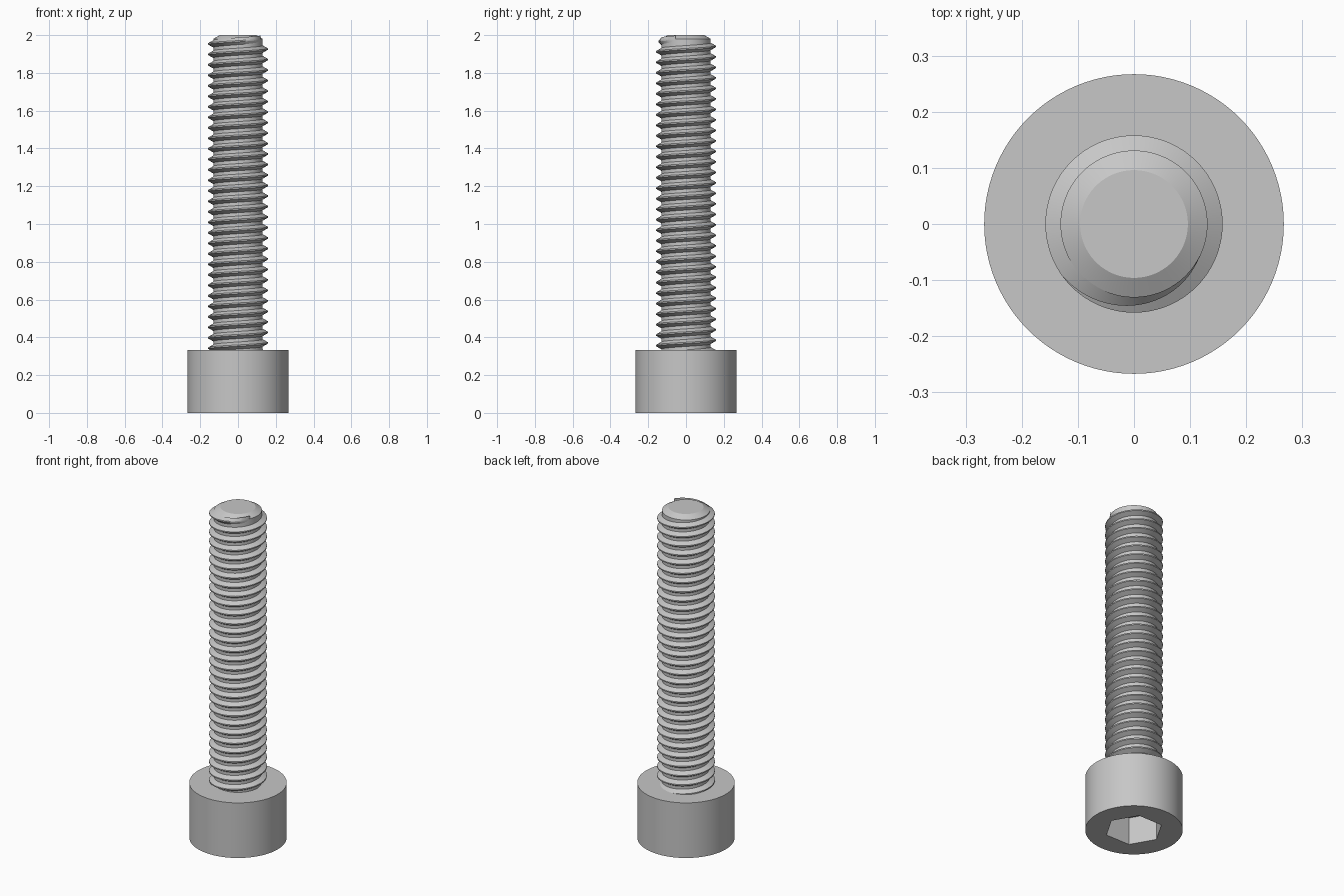
import bpy, bmesh
from math import pi, sin, cos, radians

if "Cube" in bpy.data.objects:
    bpy.data.objects.remove(bpy.data.objects["Cube"], do_unlink=True)

HEAD_R, HEAD_H = 0.267, 0.333
SOCKET_R, SOCKET_DEPTH = 0.16, 0.167
CORE_R, CREST_R = 0.131, 0.158
PITCH = 2 / 36
SEGS = 96

steel = bpy.data.materials.new("steel_grey")
steel.use_nodes = True
colour = (0.57, 0.57, 0.57, 1)
steel.diffuse_color = colour
steel.node_tree.nodes["Principled BSDF"].inputs["Base Color"].default_value = colour


def finish(obj):
    """Give the part its material and smooth shading with sharp edges kept."""
    obj.data.materials.clear()
    obj.data.materials.append(steel)
    bpy.ops.object.select_all(action="DESELECT")
    obj.select_set(True)
    bpy.context.view_layer.objects.active = obj
    bpy.ops.object.shade_smooth_by_angle(angle=radians(18))


def mesh_object(name, bm):
    bmesh.ops.recalc_face_normals(bm, faces=bm.faces)
    mesh = bpy.data.meshes.new(name)
    bm.to_mesh(mesh)
    bm.free()
    obj = bpy.data.objects.new(name, mesh)
    bpy.context.collection.objects.link(obj)
    return obj


def lathe(name, profile):
    """Stack rings of (radius, height) into a closed round solid."""
    bm = bmesh.new()
    rings = [[bm.verts.new((r * cos(2 * pi * i / SEGS), r * sin(2 * pi * i / SEGS), z))
              for i in range(SEGS)] for r, z in profile]
    for low, high in zip(rings, rings[1:]):
        for i in range(SEGS):
            j = (i + 1) % SEGS
            bm.faces.new((low[i], low[j], high[j], high[i]))
    bm.faces.new(rings[0])
    bm.faces.new(rings[-1])
    return mesh_object(name, bm)


# Cylindrical head with a hexagonal socket cut into its underside
head = lathe("head", [(HEAD_R, 0), (HEAD_R, HEAD_H)])
bpy.ops.mesh.primitive_cylinder_add(vertices=6, radius=SOCKET_R, depth=2 * SOCKET_DEPTH,
                                    rotation=(0, 0, radians(30)))
cutter = bpy.context.object
cutter.name = "socket_cutter"
cutter.hide_render = True
cut = head.modifiers.new("socket", "BOOLEAN")
cut.operation = "DIFFERENCE"
cut.solver = "EXACT"
cut.object = cutter
bpy.ops.object.select_all(action="DESELECT")
bpy.context.view_layer.objects.active = head
head.select_set(True)
bpy.ops.object.modifier_apply(modifier=cut.name)
bpy.data.objects.remove(cutter, do_unlink=True)
finish(head)

# Shank core with a chamfered tip
finish(lathe("shank_core", [(CORE_R, HEAD_H - 0.02), (CORE_R, 1.98), (0.096, 2)]))

# Right-handed thread ridge, swept up the core and fading out near the tip
START_Z = 1.926 - 29 * PITCH
FADE_START, FADE_END = 29 * 360 + 215, 29 * 360 + 335
CREST_HALF, ROOT_HALF = 0.0035, 0.0195
STEP = 5

bm = bmesh.new()
previous = None
for degrees in range(0, FADE_END + STEP, STEP):
    a = radians(degrees)
    z = START_Z + PITCH * degrees / 360
    fade = min(1, max(0, (FADE_END - degrees) / (FADE_END - FADE_START)))
    root = CORE_R - 0.001
    crest = root + (CREST_R - root) * fade
    section = [(root, -ROOT_HALF), (crest, -CREST_HALF), (crest, CREST_HALF), (root, ROOT_HALF)]
    row = [bm.verts.new((r * cos(a), r * sin(a), z + dz)) for r, dz in section]
    if previous:
        for k in range(4):
            n = (k + 1) % 4
            bm.faces.new((previous[k], previous[n], row[n], row[k]))
    else:
        bm.faces.new(row)
    previous = row
bm.faces.new(previous)
finish(mesh_object("thread", bm))
